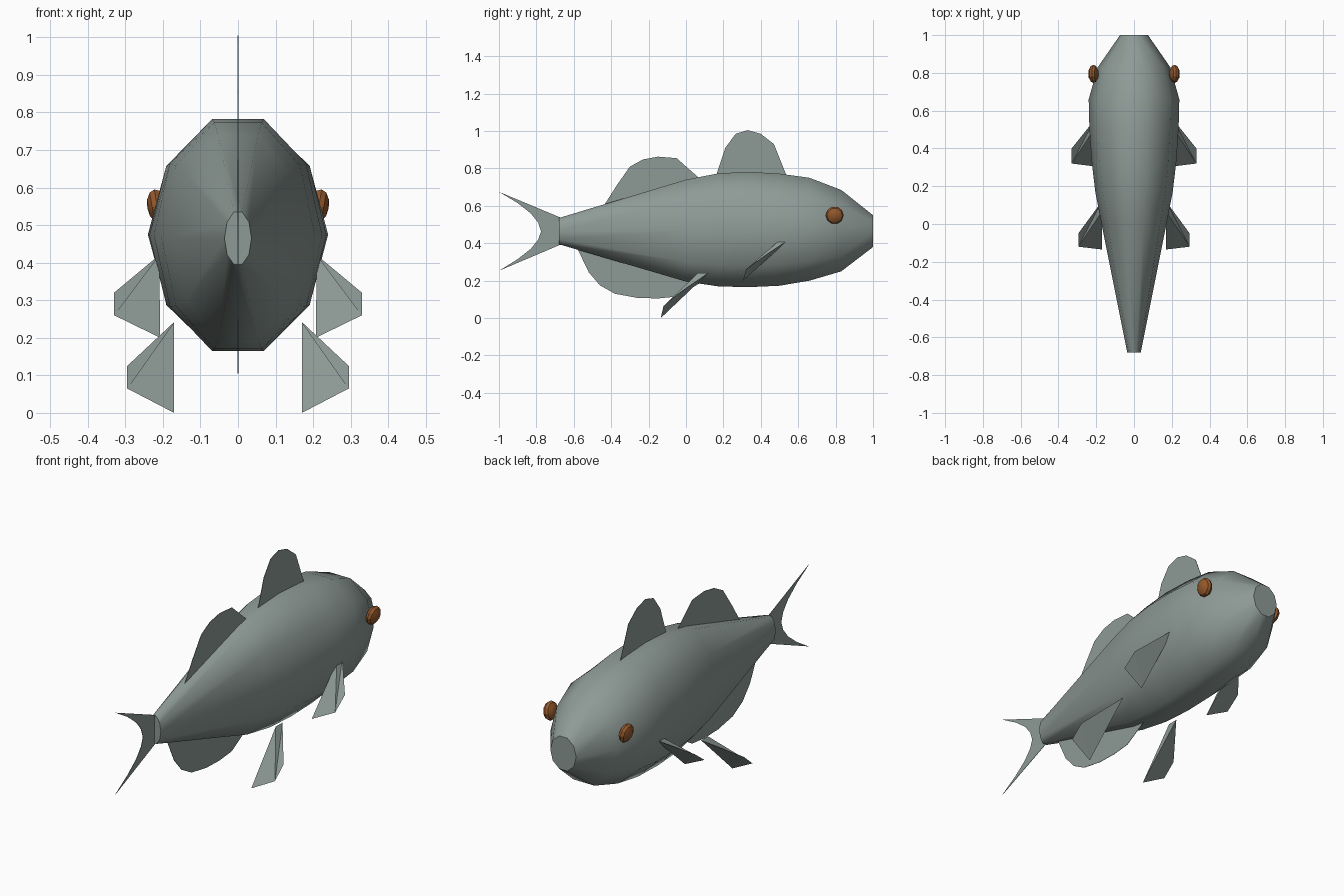
import bpy, bmesh, math
from mathutils import Matrix

if "Cube" in bpy.data.objects:
    bpy.data.objects.remove(bpy.data.objects["Cube"])


def material(name, rgb):
    m = bpy.data.materials.new(name)
    m.diffuse_color = (*rgb, 1)
    m.use_nodes = True
    m.node_tree.nodes["Principled BSDF"].inputs["Base Color"].default_value = m.diffuse_color
    return m


SCALE = material("grey green", (0.27, 0.325, 0.305))
AMBER = material("amber brown", (0.30, 0.10, 0.025))


def finish(bm, name, mat, smooth=None):
    bmesh.ops.recalc_face_normals(bm, faces=bm.faces)
    me = bpy.data.meshes.new(name)
    bm.to_mesh(me)
    bm.free()
    me.materials.append(mat)
    ob = bpy.data.objects.new(name, me)
    bpy.context.collection.objects.link(ob)
    if smooth:
        bpy.ops.object.select_all(action='DESELECT')
        ob.select_set(True)
        bpy.context.view_layer.objects.active = ob
        bpy.ops.object.shade_smooth_by_angle(angle=math.radians(smooth))
    return ob


# Body: ten-sided rings lofted from tail to nose (y, top, bottom, half width)
rings = [(-0.68, 0.535, 0.395, 0.036), (0.0, 0.74, 0.195, 0.172),
         (0.17, 0.773, 0.17, 0.205), (0.33, 0.782, 0.165, 0.224),
         (0.50, 0.772, 0.173, 0.236), (0.66, 0.75, 0.20, 0.24),
         (0.83, 0.685, 0.25, 0.192), (1.0, 0.55, 0.38, 0.074)]
bm = bmesh.new()
loops = []
for y, top, bot, w in rings:
    mid, h = (top + bot) / 2, (top - bot) / 2 / math.sin(math.radians(72))
    loops.append([bm.verts.new((w * math.cos(k * math.tau / 10), y,
                                mid + h * math.sin(k * math.tau / 10)))
                  for k in range(10)])
for a, b in zip(loops, loops[1:]):
    for k in range(10):
        j = (k + 1) % 10
        bm.faces.new((a[k], a[j], b[j], b[k]))
bm.faces.new(loops[0])
bm.faces.new(loops[-1])
finish(bm, "body", SCALE, 50)


# Centre fins: thin sheets outlined in the y-z plane
def sheet(name, outline):
    bm = bmesh.new()
    t = 0.001
    f = bm.faces.new([bm.verts.new((-t, y, z)) for y, z in outline])
    ext = bmesh.ops.extrude_face_region(bm, geom=[f], use_keep_orig=True)
    for v in ext["geom"]:
        if isinstance(v, bmesh.types.BMVert):
            v.co.x = t
    finish(bm, name, SCALE)


sheet("front_dorsal_fin", [(0.16, 0.76), (0.21, 0.91), (0.265, 0.985), (0.33, 1.005),
                           (0.40, 0.985), (0.47, 0.93), (0.54, 0.755), (0.35, 0.74)])
sheet("rear_dorsal_fin", [(-0.44, 0.60), (-0.37, 0.71), (-0.30, 0.81), (-0.23, 0.848),
                          (-0.15, 0.863), (-0.05, 0.855), (0.08, 0.74)])
sheet("anal_fin", [(-0.58, 0.37), (-0.52, 0.245), (-0.46, 0.175), (-0.38, 0.13),
                   (-0.26, 0.108), (-0.15, 0.105), (-0.05, 0.115), (0.08, 0.19)])
sheet("tail_fin", [(-0.67, 0.537), (-1.0, 0.675), (-0.90, 0.615), (-0.83, 0.56),
                   (-0.79, 0.51), (-0.775, 0.463), (-0.79, 0.42), (-0.83, 0.37),
                   (-0.90, 0.315), (-1.0, 0.253), (-0.67, 0.393)])


# Paired fins: folded wedges with a broad leading edge
def paired_fin(name, root, lip, outer_front, outer_back, tip):
    for side, s in (("right", 1), ("left", -1)):
        bm = bmesh.new()
        a, e, b, c, d = [bm.verts.new((s * x, y, z)) for x, y, z in
                         (root, lip, outer_front, outer_back, tip)]
        for f in ((a, b, c), (a, c, e), (e, c, d), (a, d, c), (a, e, d)):
            # the underside keeps the crease from the root to the outer corner
            if f == (a, d, c):
                bm.faces.new((a, d, b))
                bm.faces.new((b, d, c))
            else:
                bm.faces.new(f)
        finish(bm, side + "_" + name, SCALE)


paired_fin("pectoral_fin", (0.21, 0.55, 0.42), (0.21, 0.505, 0.42),
           (0.33, 0.40, 0.32), (0.33, 0.32, 0.26), (0.207, 0.305, 0.20))
paired_fin("pelvic_fin", (0.17, 0.12, 0.242), (0.17, 0.065, 0.242),
           (0.295, -0.05, 0.125), (0.295, -0.12, 0.065), (0.17, -0.135, 0.0))

# Eyes: flattened faceted beads
for side, s in (("right", 1), ("left", -1)):
    bm = bmesh.new()
    mat = (Matrix.Translation((s * 0.215, 0.795, 0.55))
           @ Matrix.Rotation(s * math.radians(10), 4, 'Y')
           @ Matrix.Diagonal((0.027, 0.048, 0.048, 1))
           @ Matrix.Rotation(math.radians(90), 4, 'Y'))
    bmesh.ops.create_uvsphere(bm, u_segments=10, v_segments=6, radius=1, matrix=mat)
    finish(bm, side + "_eye", AMBER, 30)
